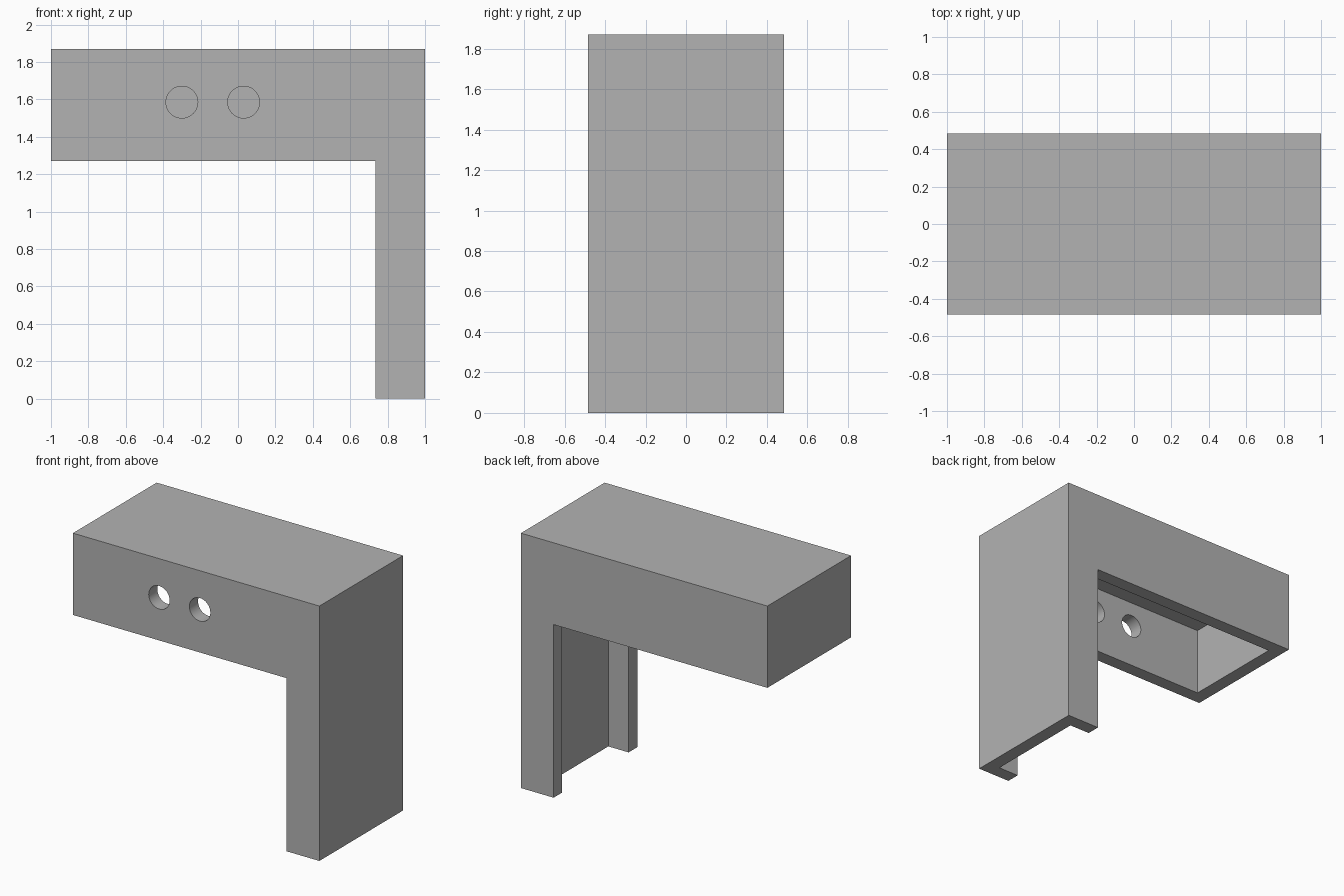
import bpy
import bmesh
import math

cube = bpy.data.objects.get("Cube")
if cube:
    bpy.data.objects.remove(cube, do_unlink=True)

HALF_X, HALF_Y, HEIGHT = 1.0, 0.485, 1.87
WALL = 0.1
ARM_BOTTOM, LEG_X = 1.27, 0.735

grey = bpy.data.materials.new("plain grey")
grey.use_nodes = True
colour = (0.45, 0.45, 0.45, 1)
grey.diffuse_color = colour
grey.node_tree.nodes["Principled BSDF"].inputs["Base Color"].default_value = colour


def extruded_profile(name, points, half_depth):
    """Solid made by extruding an x-z outline along y."""
    bm = bmesh.new()
    face = bm.faces.new([bm.verts.new((x, -half_depth, z)) for x, z in points])
    result = bmesh.ops.extrude_face_region(bm, geom=[face])
    moved = [v for v in result["geom"] if isinstance(v, bmesh.types.BMVert)]
    bmesh.ops.translate(bm, verts=moved, vec=(0, 2 * half_depth, 0))
    bmesh.ops.recalc_face_normals(bm, faces=bm.faces)
    mesh = bpy.data.meshes.new(name)
    bm.to_mesh(mesh)
    bm.free()
    mesh.materials.append(grey)
    obj = bpy.data.objects.new(name, mesh)
    bpy.context.collection.objects.link(obj)
    return obj


def corner_outline(left, right, top, arm_bottom, leg_left, leg_bottom):
    return [(left, top), (right, top), (right, leg_bottom),
            (leg_left, leg_bottom), (leg_left, arm_bottom), (left, arm_bottom)]


def cut(target, cutter):
    cutter.hide_render = True
    mod = target.modifiers.new("cut", "BOOLEAN")
    mod.operation = "DIFFERENCE"
    mod.solver = "EXACT"
    mod.object = cutter
    bpy.context.view_layer.objects.active = target
    bpy.ops.object.modifier_apply(modifier=mod.name)
    bpy.data.objects.remove(cutter, do_unlink=True)


# L-shaped housing
housing = extruded_profile(
    "corner_housing",
    corner_outline(-HALF_X, HALF_X, HEIGHT, ARM_BOTTOM, LEG_X, 0), HALF_Y)

# Hollow inside, open beneath the arm, along the leg and at its foot
cavity = extruded_profile(
    "cavity_cutter",
    corner_outline(-HALF_X + WALL, HALF_X - WALL, HEIGHT - WALL,
                   ARM_BOTTOM - WALL, LEG_X - WALL, -WALL), HALF_Y - WALL)
cut(housing, cavity)

# Two round holes through the front wall
for x in (-0.3, 0.03):
    bpy.ops.mesh.primitive_cylinder_add(
        vertices=48, radius=0.085, depth=3 * WALL,
        location=(x, -HALF_Y, 1.585), rotation=(math.pi / 2, 0, 0))
    hole = bpy.context.object
    hole.data.materials.append(grey)
    cut(housing, hole)

# Smooth hole walls with crisp edges
bpy.ops.object.select_all(action="DESELECT")
housing.select_set(True)
bpy.context.view_layer.objects.active = housing
bpy.ops.object.shade_smooth_by_angle(angle=math.radians(30))
